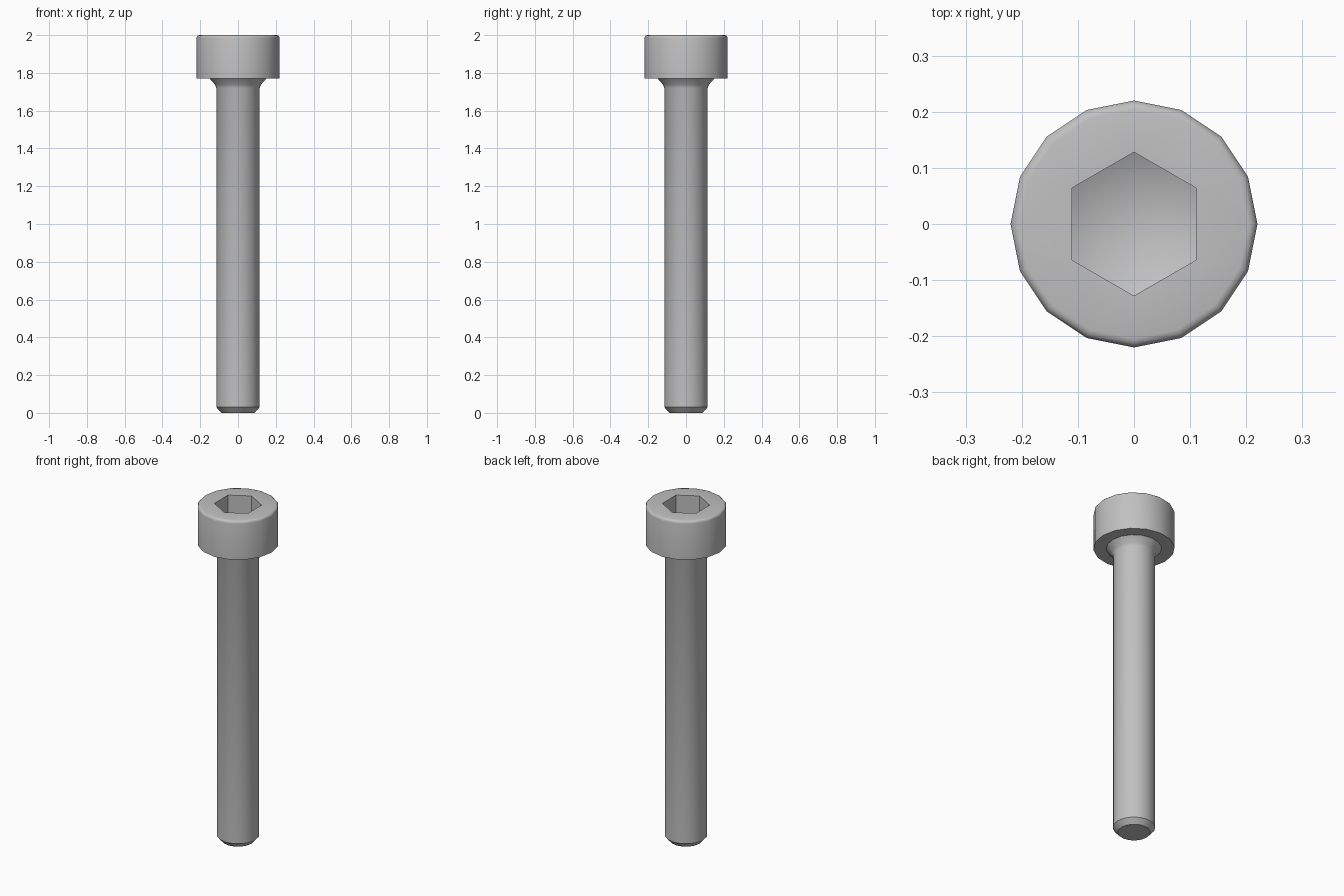
import bpy, bmesh, math

if "Cube" in bpy.data.objects:
    bpy.data.objects.remove(bpy.data.objects["Cube"])

SIDES = 16
steel = bpy.data.materials.new("steel_grey")
steel.diffuse_color = (0.53, 0.53, 0.53, 1)
steel.use_nodes = True
steel.node_tree.nodes["Principled BSDF"].inputs["Base Color"].default_value = steel.diffuse_color


def ring(bm, radius, z, sides=SIDES, phase=0.0):
    return [bm.verts.new((radius * math.cos(phase + math.tau * i / sides),
                          radius * math.sin(phase + math.tau * i / sides), z))
            for i in range(sides)]


def skin(bm, a, b):
    n = len(a)
    for i in range(n):
        bm.faces.new((a[i], a[(i + 1) % n], b[(i + 1) % n], b[i]))


def loop_edges(bm, r):
    return [bm.edges.get((r[i], r[(i + 1) % len(r)])) for i in range(len(r))]


bm = bmesh.new()

# Body outline: tip chamfer, shank, neck fillet, head and rounded rim
outline = [(0.088, 0), (0.115, 0.03), (0.115, 1.72), (0.122, 1.738),
           (0.15, 1.77), (0.22, 1.77), (0.22, 1.984), (0.218, 1.992),
           (0.212, 1.998), (0.204, 2.0)]
rings = [ring(bm, r, z) for r, z in outline]
for a, b in zip(rings, rings[1:]):
    skin(bm, a, b)
bm.faces.new(rings[0][::-1])

# Hexagonal socket with a conical floor
hex_top = ring(bm, 0.128, 2.0, 6, math.pi / 2)
hex_low = ring(bm, 0.128, 1.885, 6, math.pi / 2)
skin(bm, hex_top, hex_low)
apex = bm.verts.new((0, 0, 1.82))
for i in range(6):
    bm.faces.new((hex_low[i], hex_low[(i + 1) % 6], apex))

# Flat top of the head around the socket
bmesh.ops.triangle_fill(bm, use_beauty=True, normal=(0, 0, 1),
                        edges=loop_edges(bm, rings[-1]) + loop_edges(bm, hex_top))
bmesh.ops.recalc_face_normals(bm, faces=bm.faces)

mesh = bpy.data.meshes.new("socket_head_bolt")
bm.to_mesh(mesh)
bm.free()
mesh.materials.append(steel)
bolt = bpy.data.objects.new("socket_head_bolt", mesh)
bpy.context.collection.objects.link(bolt)
bpy.context.view_layer.objects.active = bolt
bolt.select_set(True)
bpy.ops.object.shade_smooth_by_angle(angle=math.radians(38))
